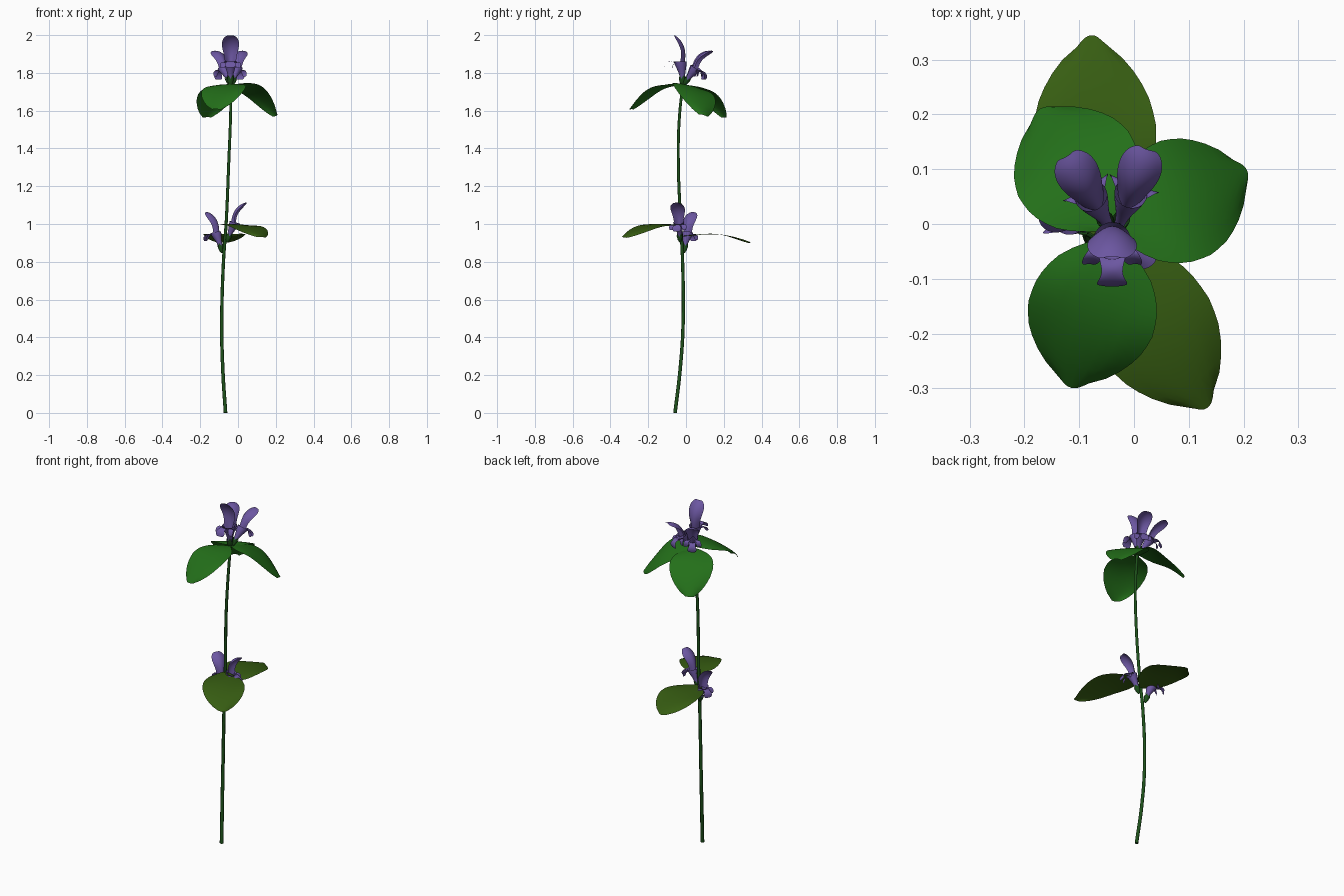
import bpy, bmesh, math
from mathutils import Vector, Matrix

if "Cube" in bpy.data.objects:
    bpy.data.objects.remove(bpy.data.objects["Cube"])


def material(name, rgb):
    m = bpy.data.materials.new(name)
    m.diffuse_color = (*rgb, 1)
    m.use_nodes = True
    m.node_tree.nodes["Principled BSDF"].inputs["Base Color"].default_value = m.diffuse_color
    return m


PURPLE = material("petal_purple", (0.15, 0.095, 0.36))
GREEN = material("leaf_green", (0.017, 0.16, 0.010))
OLIVE = material("lower_leaf_olive", (0.038, 0.11, 0.006))
STEM = material("stem_green", (0.012, 0.08, 0.010))


def mesh_object(name, verts, faces, mat, matrix=Matrix(), subdiv=0):
    me = bpy.data.meshes.new(name)
    me.from_pydata([tuple(matrix @ Vector(v)) for v in verts], [], faces)
    me.materials.append(mat)
    for p in me.polygons:
        p.use_smooth = True
    ob = bpy.data.objects.new(name, me)
    bpy.context.collection.objects.link(ob)
    if subdiv:
        mod = ob.modifiers.new("smooth", 'SUBSURF')
        mod.levels = mod.render_levels = subdiv
    return ob


def grid_faces(rows, cols, closed=False):
    span = cols if closed else cols - 1
    return [(i * cols + j, i * cols + (j + 1) % cols,
             (i + 1) * cols + (j + 1) % cols, (i + 1) * cols + j)
            for i in range(rows - 1) for j in range(span)]


def lerp_profile(points, t):
    for (a, va), (b, vb) in zip(points, points[1:]):
        if t <= b:
            return va + (vb - va) * (t - a) / (b - a)
    return points[-1][1]


# Leaves: rounded sheets arching outward and down
OUTLINE = [(0, .08), (.1, .46), (.2, .72), (.32, .90), (.45, .99), (.58, 1.0),
           (.7, .92), (.82, .75), (.92, .52), (1, .22)]


def leaf(name, base, heading, length, half, drop, roll, mat, power=2.0, cup=.5, hump=0):
    rows, cols = 15, 9
    verts = []
    for i in range(rows):
        t = i / (rows - 1)
        w = half * lerp_profile(OUTLINE, t)
        for j in range(cols):
            s = 2 * j / (cols - 1) - 1
            v = s * w
            u = length * (t - 0.05 * s * s * t)
            z = hump * math.sin(math.pi * t) - drop * t ** power - roll * v - cup * v * v
            z += 0.003 * math.sin(9 * t + 3 * s) * abs(s)
            verts.append((u, v, z))
    m = Matrix.Translation(base) @ Matrix.Rotation(math.radians(heading), 4, 'Z')
    mesh_object(name, verts, grid_faces(rows, cols), mat, m)


leaf("upper_leaf_right", (-.04, -.012, 1.735), 24, .27, .114, .16, .20, GREEN, 2.3, hump=.008)
leaf("upper_leaf_back", (-.04, -.008, 1.735), 121, .255, .117, .17, -.03, GREEN, 2.2, .4)
leaf("upper_leaf_front", (-.037, -.025, 1.738), 254, .285, .118, .13, -.04, GREEN, 2.1, .3, .01)
leaf("lower_leaf_back", (-.065, -.02, .935), 92, .365, .112, .033, 0, OLIVE, 3, .1, .015)
leaf("lower_leaf_front", (-.065, -.03, .995), 303, .365, .112, .065, .03, OLIVE, 2.6, .3, .008)

# Stem: gently bent tapering tube
curve = bpy.data.curves.new("stem", 'CURVE')
curve.dimensions = '3D'
curve.bevel_depth = 0.01
curve.bevel_resolution = 2
curve.use_fill_caps = True
path = [(-.066, -.058, 0), (-.080, -.032, .22), (-.086, -.016, .45), (-.077, -.018, .8),
        (-.063, -.028, 1.0), (-.048, -.041, 1.35), (-.04, -.036, 1.55), (-.036, -.016, 1.755)]
sp = curve.splines.new('BEZIER')
sp.bezier_points.add(len(path) - 1)
for i, (bp, co) in enumerate(zip(sp.bezier_points, path)):
    bp.co = co
    bp.handle_left_type = bp.handle_right_type = 'AUTO'
    bp.radius = 1.0 - 0.035 * i
curve.materials.append(STEM)
bpy.context.collection.objects.link(bpy.data.objects.new("stem", curve))


# Flowers: local z is the tube axis, local +x faces outward
def petal(name, rows, m, shift=0.0):
    verts = []
    for x, z, w, cup in rows:
        y0 = shift * (x - rows[0][0])
        for s in (-1, -.55, 0, .55, 1):
            verts.append((x + cup * s * s, y0 + w * s, z - abs(cup) * .3 * s * s))
    mesh_object(name, verts, grid_faces(len(rows), 5), PURPLE, m, 2)


def lathe(name, rings, sides, mat, m, zig=0, subdiv=0):
    verts = []
    for k, (x, z, r) in enumerate(rings):
        for j in range(sides):
            a = 2 * math.pi * j / sides
            dz = zig * (1 if j % 2 else -1) if k == len(rings) - 1 else 0
            verts.append((x + r * math.cos(a), r * math.sin(a), z + dz))
    mesh_object(name, verts, grid_faces(len(rings), sides, True), mat, m, subdiv)


HOOD = [(-.010, .095, .024, .030), (-.014, .125, .029, .030), (-.015, .155, .033, .024),
        (-.011, .185, .041, .022), (.000, .215, .047, .024), (.022, .243, .042, .018),
        (.045, .256, .022, .006)]
LIP = [(.034, .095, .028, -.018), (.050, .116, .026, -.010), (.066, .122, .019, -.004),
       (.080, .116, .019, 0), (.092, .104, .031, .002), (.098, .084, .022, -.002)]
SIDE = [(.022, .105, .012, 0), (.036, .116, .017, 0), (.050, .104, .018, .003),
        (.056, .082, .010, .003)]


def flower(name, base, heading, tilt, scale=1.0):
    m = (Matrix.Translation(base) @ Matrix.Rotation(math.radians(heading), 4, 'Z')
         @ Matrix.Rotation(math.radians(tilt), 4, 'Y') @ Matrix.Scale(scale, 4))
    lathe(name + "_calyx", [(0, -.015, .004), (0, 0, .013), (.001, .018, .017),
                            (.001, .036, .019)], 10, STEM, m, 0.01)
    lathe(name + "_tube", [(0, .005, .010), (.002, .04, .014), (.006, .068, .021),
                           (.011, .095, .031), (.015, .118, .036)], 12, PURPLE, m, 0, 1)
    petal(name + "_hood", HOOD, m)
    petal(name + "_lip", LIP, m)
    # small side lobes flanking the throat
    petal(name + "_left_lobe", SIDE, m @ Matrix.Translation((0, .022, 0)), .6)
    petal(name + "_right_lobe", SIDE, m @ Matrix.Translation((0, -.022, 0)), -.6)


flower("top_front_flower", (-.040, -.018, 1.742), 270, -1)
flower("top_back_left_flower", (-.045, -.005, 1.745), 121, 31, .88)
flower("top_back_right_flower", (-.028, -.005, 1.745), 70, 31, .88)
flower("lower_left_flower", (-.088, -.008, .86), 150, 13, .85)
flower("lower_right_flower", (-.055, -.032, .915), -10, 16, .85)
